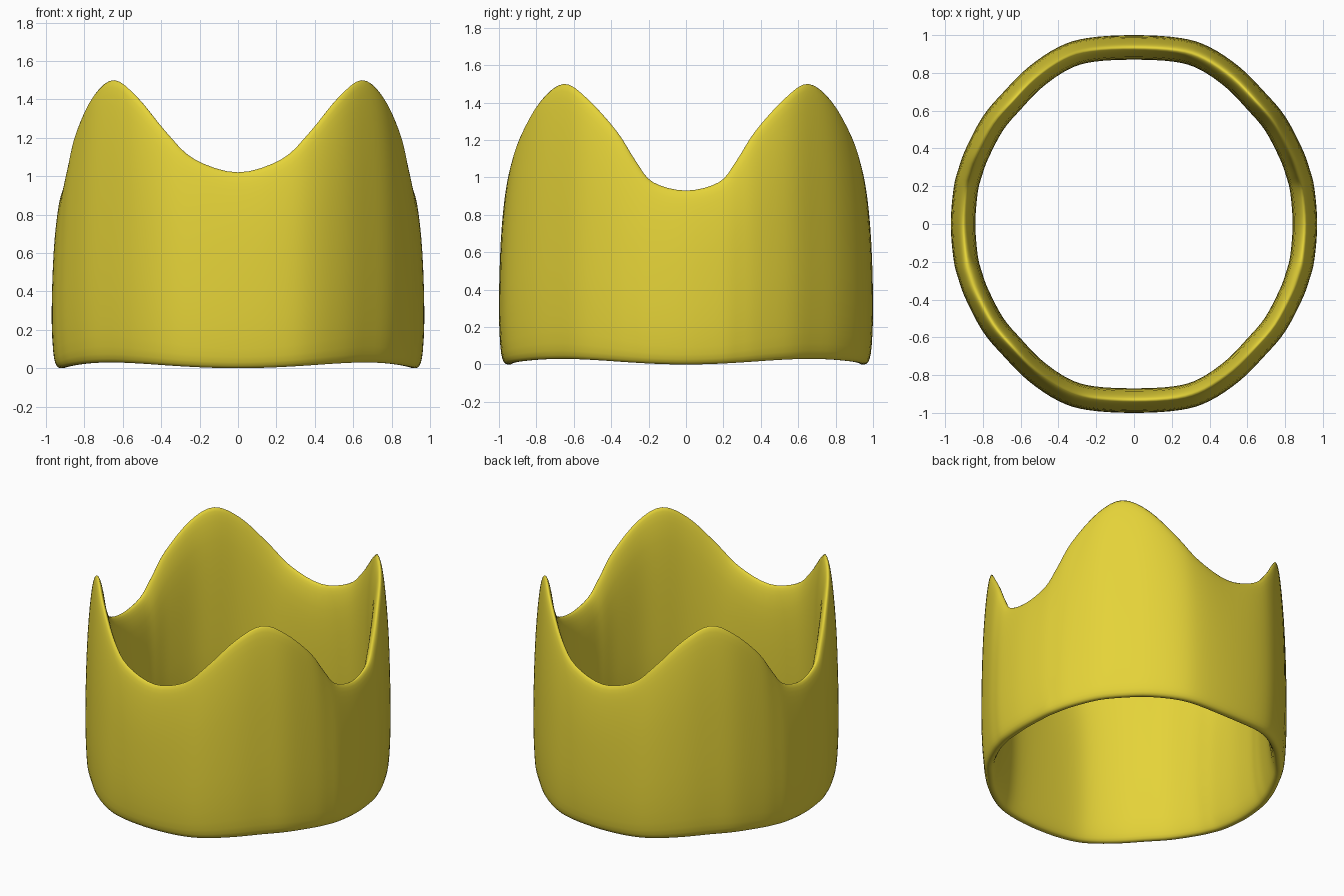
import bpy, bmesh, math
from mathutils import Vector

if "Cube" in bpy.data.objects:
    bpy.data.objects.remove(bpy.data.objects["Cube"])


def closed_spline(points, steps):
    """Smooth closed Catmull-Rom curve through the points."""
    pts = [Vector(p) for p in points]
    n, out = len(pts), []
    for i in range(n):
        a, b, c, d = (pts[(i + k) % n] for k in (-1, 0, 1, 2))
        for s in range(steps):
            t = s / steps
            out.append(0.5 * (2 * b + (c - a) * t + (2 * a - 5 * b + 4 * c - d) * t * t
                              + (3 * b - a - 3 * c + d) * t ** 3))
    return out


# One quadrant of the plan: outer x, outer y, rim height (side valley, peak, back valley)
quadrant = [(0.97, 0, 0.93), (0.955, 0.19, 0.975), (0.93, 0.29, 1.09), (0.89, 0.40, 1.25),
            (0.80, 0.57, 1.425), (0.69, 0.70, 1.50), (0.56, 0.83, 1.41),
            (0.40, 0.937, 1.23), (0.245, 0.985, 1.09), (0, 1.0, 1.02)]

# Mirror the quadrant into a full ring
half = quadrant + [(-x, y, z) for x, y, z in reversed(quadrant[:-1])]
ring = half + [(x, -y, z) for x, y, z in reversed(half[1:-1])]
plan = closed_spline(ring, 4)

# Wall section: inward offset, height fraction (thick middle, thin rounded ends)
section = [(0.055, 0.0), (0.035, 0.004), (0.018, 0.03), (0.007, 0.10), (0.0, 0.25),
           (0.002, 0.45), (0.010, 0.65), (0.022, 0.80), (0.036, 0.91), (0.050, 0.975),
           (0.066, 1.0), (0.082, 0.985), (0.098, 0.94), (0.115, 0.85), (0.127, 0.68),
           (0.130, 0.45), (0.125, 0.25), (0.108, 0.10), (0.090, 0.035), (0.073, 0.006)]
wall = closed_spline(section, 2)

# Sweep the wall section round the plan
bm = bmesh.new()
columns = []
for x, y, top in plan:
    base = 0.03 * math.sin(2 * math.atan2(y, x)) ** 2
    radius = math.hypot(x, y)
    columns.append([bm.verts.new((x * (1 - o / radius), y * (1 - o / radius),
                                  base + h * (top - base))) for o, h in wall])
n, m = len(columns), len(wall)
for i in range(n):
    a, b = columns[i], columns[(i + 1) % n]
    for j in range(m):
        k = (j + 1) % m
        bm.faces.new((a[j], a[k], b[k], b[j])).smooth = True
bmesh.ops.recalc_face_normals(bm, faces=bm.faces)

mesh = bpy.data.meshes.new("crown_band")
bm.to_mesh(mesh)
bm.free()
crown = bpy.data.objects.new("crown_band", mesh)
bpy.context.collection.objects.link(crown)

# Gold colour
gold = bpy.data.materials.new("gold")
gold.diffuse_color = (0.78, 0.65, 0.04, 1)
gold.use_nodes = True
gold.node_tree.nodes["Principled BSDF"].inputs["Base Color"].default_value = gold.diffuse_color
mesh.materials.append(gold)
